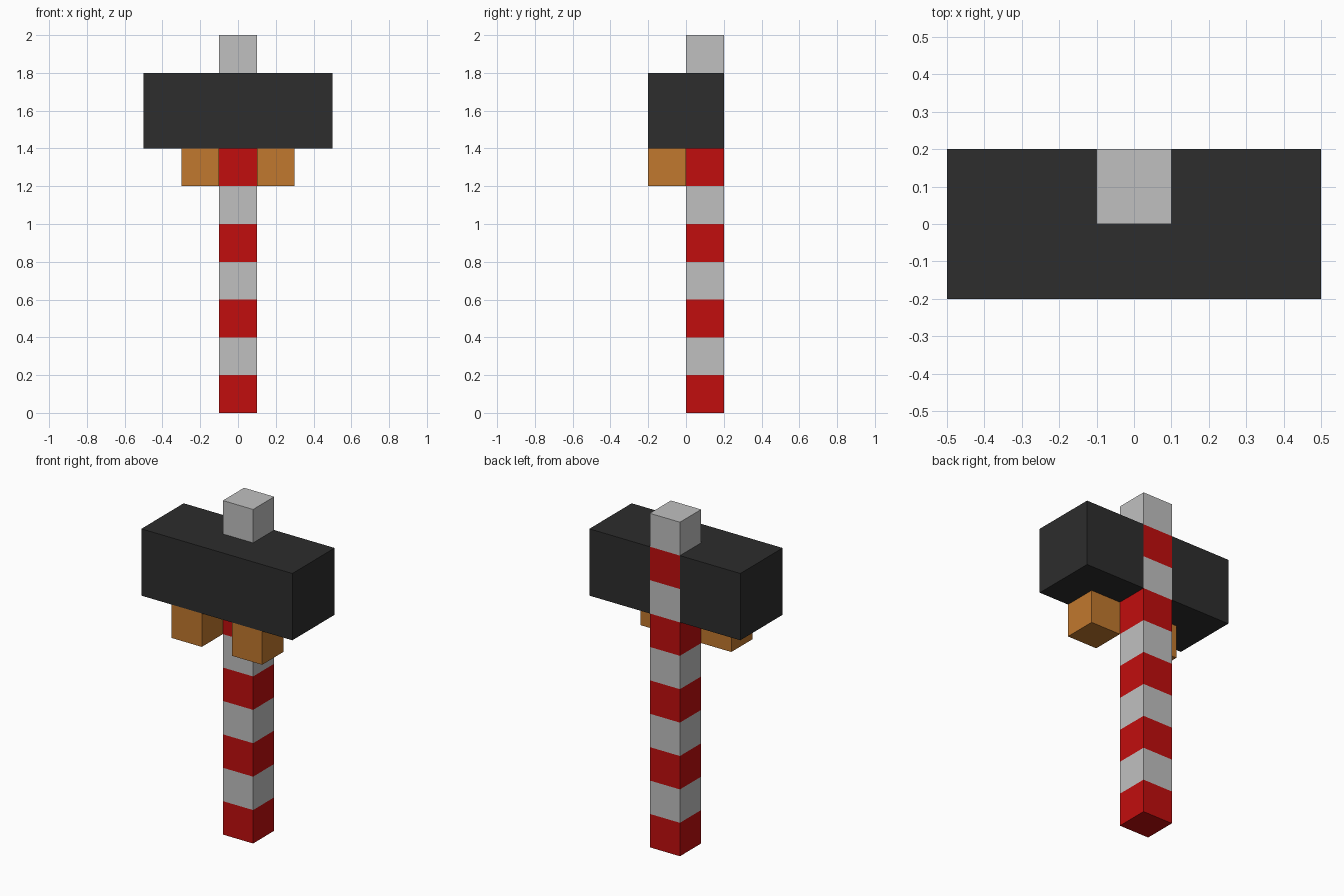
import bpy
import bmesh

cube = bpy.data.objects.get("Cube")
if cube:
    bpy.data.objects.remove(cube, do_unlink=True)


def srgb(c):
    c /= 255
    return c / 12.92 if c <= 0.04045 else ((c + 0.055) / 1.055) ** 2.4


def material(name, rgb):
    m = bpy.data.materials.new(name)
    m.use_nodes = True
    col = (*[srgb(c) for c in rgb], 1)
    m.diffuse_color = col
    bsdf = m.node_tree.nodes["Principled BSDF"]
    bsdf.inputs["Base Color"].default_value = col
    bsdf.inputs["Roughness"].default_value = 0.9
    return m


RED = material("red", (193, 13, 13))
GREY = material("light grey", (192, 192, 192))
BLACK = material("charcoal", (45, 45, 45))
AMBER = material("amber", (193, 120, 46))


def prism(name, outline, levels, mats):
    """Extrude an xy outline through the z levels, one material per band."""
    bm = bmesh.new()
    rings = [[bm.verts.new((x, y, z)) for x, y in outline] for z in levels]
    n = len(outline)
    for band, (low, high) in enumerate(zip(rings, rings[1:])):
        for i in range(n):
            j = (i + 1) % n
            f = bm.faces.new((low[i], low[j], high[j], high[i]))
            f.material_index = band % len(mats)
    bm.faces.new(rings[0][::-1]).material_index = 0
    bm.faces.new(rings[-1]).material_index = (len(levels) - 2) % len(mats)
    bmesh.ops.recalc_face_normals(bm, faces=bm.faces)
    mesh = bpy.data.meshes.new(name)
    bm.to_mesh(mesh)
    bm.free()
    for m in mats:
        mesh.materials.append(m)
    ob = bpy.data.objects.new(name, mesh)
    bpy.context.collection.objects.link(ob)
    return ob


def rect(x0, x1, y0, y1):
    return [(x0, y0), (x1, y0), (x1, y1), (x0, y1)]


# Striped square post, ten equal bands
prism("striped_post", rect(-0.1, 0.1, 0, 0.2),
      [0.2 * i for i in range(11)], [RED, GREY])

# Dark signal box, notched at the back so the post sits flush
prism("signal_box",
      [(-0.5, -0.2), (0.5, -0.2), (0.5, 0.2), (0.1, 0.2),
       (0.1, 0), (-0.1, 0), (-0.1, 0.2), (-0.5, 0.2)],
      [1.4, 1.8], [BLACK])

# Lamp blocks hanging under the box on both sides
for side, x in (("left", 0.2), ("right", -0.2)):
    prism(side + "_lamp", rect(x - 0.1, x + 0.1, -0.2, 0), [1.2, 1.4], [AMBER])
